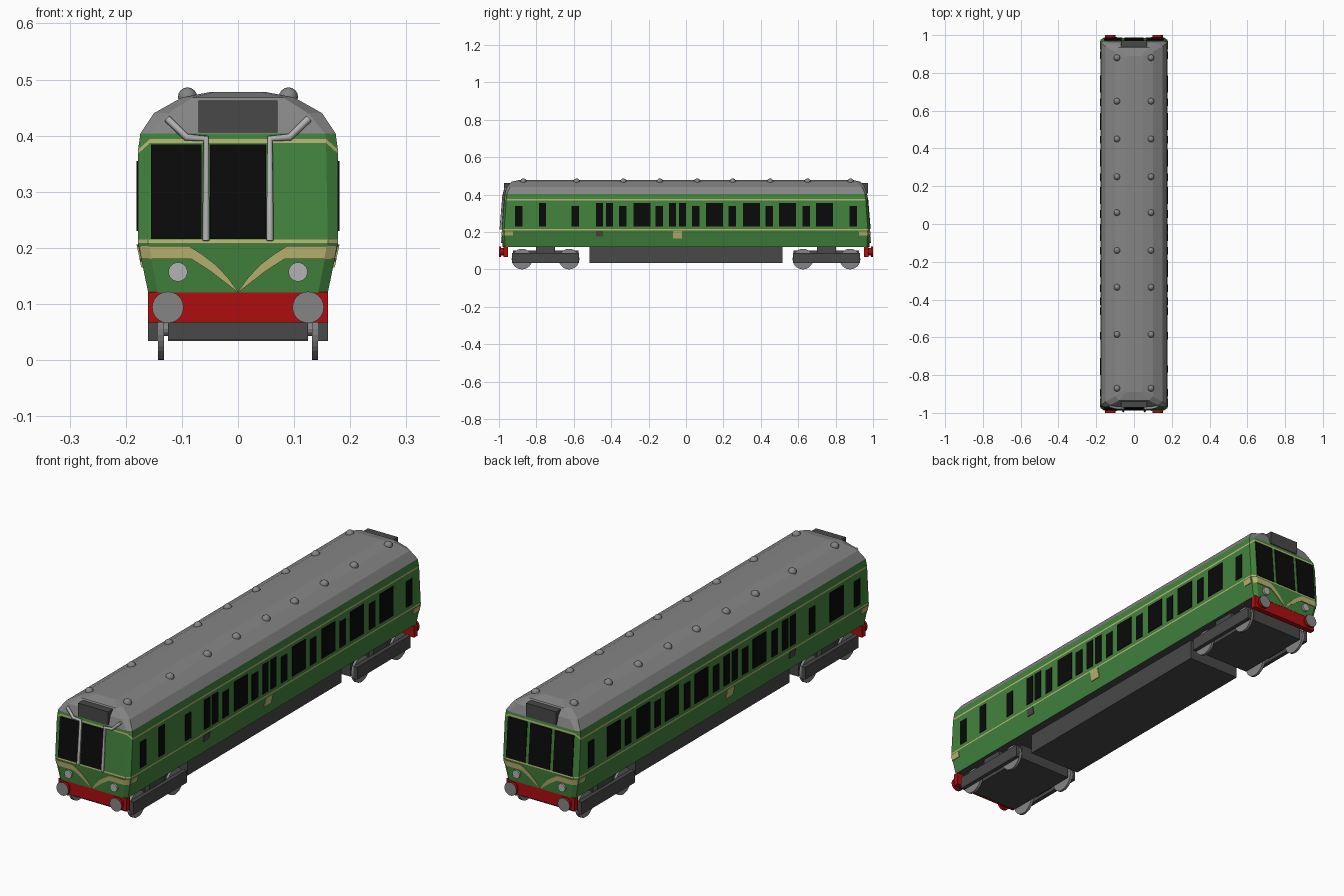
import bpy, bmesh, math
from mathutils import Matrix, Vector

if "Cube" in bpy.data.objects:
    bpy.data.objects.remove(bpy.data.objects["Cube"])

def material(name, rgb):
    m = bpy.data.materials.new(name)
    m.diffuse_color = (*rgb, 1)
    m.use_nodes = True
    m.node_tree.nodes["Principled BSDF"].inputs["Base Color"].default_value = m.diffuse_color
    return m

GREEN = material("green paint", (0.055, 0.23, 0.048))
GREY = material("roof grey", (0.235, 0.235, 0.235))
DARK = material("dark grey", (0.065, 0.065, 0.065))
BLACK = material("black glass", (0.003, 0.003, 0.003))
CREAM = material("cream", (0.50, 0.46, 0.17))
RED = material("red", (0.42, 0.004, 0.005))
LIGHT = material("light grey", (0.45, 0.45, 0.45))

def finish(name, bm, *mats):
    bmesh.ops.recalc_face_normals(bm, faces=bm.faces)
    me = bpy.data.meshes.new(name)
    bm.to_mesh(me)
    bm.free()
    for m in mats:
        me.materials.append(m)
    ob = bpy.data.objects.new(name, me)
    bpy.context.collection.objects.link(ob)
    return ob

def add_box(bm, x0, x1, y0, y1, z0, z1):
    mat = Matrix.Translation(((x0+x1)/2, (y0+y1)/2, (z0+z1)/2)) @ Matrix.Diagonal((x1-x0, y1-y0, z1-z0, 1))
    bmesh.ops.create_cube(bm, size=1, matrix=mat)

def add_cyl(bm, centre, r, depth, axis, r2=None, n=24):
    rot = Matrix.Rotation(math.pi/2, 4, 'Y' if axis == 'X' else 'X')
    bmesh.ops.create_cone(bm, cap_ends=True, segments=n, radius1=r, radius2=r if r2 is None else r2,
                          depth=depth, matrix=Matrix.Translation(centre) @ rot)

# Body: rings stacked in z; side height, end height, half widths (side, end), half lengths (side, end)
LEVELS = [
    (.120, .120, .160, .143, .966, .977),
    (.207, .207, .178, .160, .972, .985),
    (.209, .209, .178, .160, .972, .985),
    (.215, .215, .178, .160, .972, .9845),
    (.368, .387, .178, .157, .961, .970),
    (.375, .394, .178, .157, .960, .9695),
    (.404, .404, .174, .155, .957, .968),
    (.440, .440, .150, .125, .940, .957),
    (.468, .468, .100, .080, .912, .935),
    (.478, .478, .048, .040, .880, .890),
]
bm = bmesh.new()
rings = []
for zs, zf, w, f, ys, yf in LEVELS:
    q = [(w, -ys, zs), (f, -yf, zf), (-f, -yf, zf), (-w, -ys, zs)]
    rings.append([bm.verts.new(p) for p in q + [(-x, -y, z) for x, y, z in q]])
for i in range(len(rings)-1):
    for k in range(8):
        j = (k+1) % 8
        face = bm.faces.new((rings[i][k], rings[i][j], rings[i+1][j], rings[i+1][k]))
        face.material_index = 2 if i in (2, 4) else (1 if i >= 6 else 0)
bm.faces.new(rings[0]).material_index = 3
bm.faces.new(rings[-1]).material_index = 1
finish("body_shell", bm, GREEN, GREY, CREAM, DARK)

def lerp_level(z, zcol, col):
    for a, b in zip(LEVELS, LEVELS[1:]):
        if z <= b[zcol]:
            t = (z-a[zcol])/(b[zcol]-a[zcol])
            return a[col] + t*(b[col]-a[col])
    return LEVELS[-1][col]

def on_end(sy):
    """Maps (x, z, offset) to the surface of an end, including its angled corners."""
    def f(x, z, d):
        w, fw, ys, yf = (lerp_level(z, 1, c) for c in (2, 3, 4, 5))
        y = yf if abs(x) <= fw else yf + (abs(x)-fw)/(w-fw)*(ys-yf)
        return Vector((x, sy*(y+d), z))
    return f

def on_side(sx):
    return lambda y, z, d: Vector((sx*(lerp_level(z, 0, 2)+d), y, z))

def strip(bm, upper, lower, surf, d=.003):
    """Thin plate between two lines, laid on a body surface."""
    loops = [[bm.verts.new(surf(*u, d)), bm.verts.new(surf(*l, d)),
              bm.verts.new(surf(*l, -d)), bm.verts.new(surf(*u, -d))] for u, l in zip(upper, lower)]
    for a, b in zip(loops, loops[1:]):
        for k in range(4):
            bm.faces.new((a[k], a[(k+1) % 4], b[(k+1) % 4], b[k]))
    bm.faces.new(loops[0])
    bm.faces.new(loops[-1])

def rect(bm, u0, u1, z0, z1, surf, d=.003):
    strip(bm, [(u0, z1), (u1, z1)], [(u0, z0), (u1, z0)], surf, d)

# Side windows: small vent-height ones, narrow full-height ones, wide ones
SHORT = [-.893, -.591, -.339, -.142, .053, .248, .446, .644, .893]
NARROW = [-.462, -.409, -.072, -.018]
WIDE = [-.236, .152, .350, .543, .740]
for sx, side in ((1, "right"), (-1, "left")):
    s = on_side(sx)
    bm = bmesh.new()
    for y in SHORT:
        rect(bm, y-.02, y+.02, .23, .34, s)
    for y in NARROW + ([-.767] if sx > 0 else []):
        rect(bm, y-.019, y+.019, .23, .355, s)
    for y in WIDE + ([-.755] if sx < 0 else []):
        rect(bm, y-.045, y+.045, .23, .355, s)
    finish(side + "_windows", bm, BLACK)
    # Side panels and the ends of the whisker stripe
    bm = bmesh.new()
    rect(bm, -.07, -.022, .165, .206, s)
    for sy in (-1, 1):
        rect(bm, sy*.925, sy*.968, .18, .203, s)
    finish(side + "_cream_panels", bm, CREAM)
    bm = bmesh.new()
    rect(bm, -.481, -.443, .176, .206, s)
    finish(side + "_grey_panel", bm, DARK)

UP = [(0, .122), (.018, .147), (.04, .170), (.062, .187), (.087, .203), (.158, .203), (.1765, .203)]
LOW = [(0, .1205), (.024, .139), (.046, .156), (.064, .168), (.083, .180), (.154, .180), (.172, .180)]
VENTS = [.88, .65, .45, .25, .06, -.14, -.335, -.585, -.87]

for sy, end in ((-1, "front"), (1, "back")):
    e = on_end(sy)
    # End windows: one pane is blank at the front
    bm = bmesh.new()
    rect(bm, -.155, -.065, .216, .384, e)
    rect(bm, -.05, .05, .216, .384, e)
    if sy > 0:
        rect(bm, .065, .155, .216, .384, e)
    finish(end + "_windows", bm, BLACK)
    # Whisker stripes
    bm = bmesh.new()
    for m in (-1, 1):
        strip(bm, [(m*x, z) for x, z in UP], [(m*x, z) for x, z in LOW], e)
    finish(end + "_whisker", bm, CREAM)
    # Headlights
    bm = bmesh.new()
    for m in (-1, 1):
        add_cyl(bm, (m*.107, sy*.981, .157), .017, .016, 'Y')
    finish(end + "_headlights", bm, LIGHT)
    # Destination box
    bm = bmesh.new()
    add_box(bm, -.07, .07, *sorted((sy*.90, sy*.972)), .406, .463)
    finish(end + "_sign_box", bm, DARK)
    # Buffer beam
    bm = bmesh.new()
    add_box(bm, -.16, .16, *sorted((sy*.953, sy*.976)), .067, .121)
    finish(end + "_buffer_beam", bm, RED)
    # Buffers: red with a grey striking face
    bm = bmesh.new()
    for m in (-1, 1):
        add_cyl(bm, (m*.125, sy*.98, .094), .02, .03, 'Y')
        add_cyl(bm, (m*.125, sy*.994, .094), .028, .012, 'Y')
    for f in bm.faces:
        if abs(f.calc_center_median().y) > .998:
            f.material_index = 1
    finish(end + "_buffers", bm, RED, GREY)
    # Bogie: centre block, side frames and wheels
    c = sy*.751
    bm = bmesh.new()
    add_box(bm, -.125, .125, c-.175, c+.175, .036, .10)
    for m in (-1, 1):
        add_box(bm, *sorted((m*.143, m*.16)), c-.179, c+.179, .034, .087)
    add_box(bm, -.145, .145, c-.05, c+.05, .05, .122)
    finish(end + "_bogie_frame", bm, DARK)
    bm = bmesh.new()
    for y in (c-.126, c+.126):
        add_cyl(bm, (0, y, .055), .012, .28, 'X', n=12)
        for m in (-1, 1):
            add_cyl(bm, (m*.1375, y, .055), .055, .011, 'X', n=32)
    finish(end + "_wheels", bm, GREY)

# Exhaust pipes on the front
e = on_end(-1)
for m, side in ((-1, "left"), (1, "right")):
    cu = bpy.data.curves.new(side + "_pipe", 'CURVE')
    cu.dimensions = '3D'
    cu.bevel_depth = .0065
    cu.bevel_resolution = 2
    cu.use_fill_caps = True
    pts = [e(m*x, z, .006) for x, z in ((.057, .213), (.057, .395), (.092, .397), (.126, .43))]
    sp = cu.splines.new('POLY')
    sp.points.add(len(pts)-1)
    for p, v in zip(sp.points, pts):
        p.co = (*v, 1)
    cu.materials.append(LIGHT)
    bpy.context.collection.objects.link(bpy.data.objects.new(side + "_pipe", cu))

# Underframe equipment box
bm = bmesh.new()
add_box(bm, -.125, .125, -.517, .517, .034, .122)
finish("underframe", bm, DARK)

# Roof vents
bm = bmesh.new()
for y in VENTS:
    for x in (-.09, .09):
        bmesh.ops.create_uvsphere(bm, u_segments=16, v_segments=8, radius=.017,
                                  matrix=Matrix.Translation((x, y, .469)))
for f in bm.faces:
    f.smooth = True
finish("roof_vents", bm, GREY)
